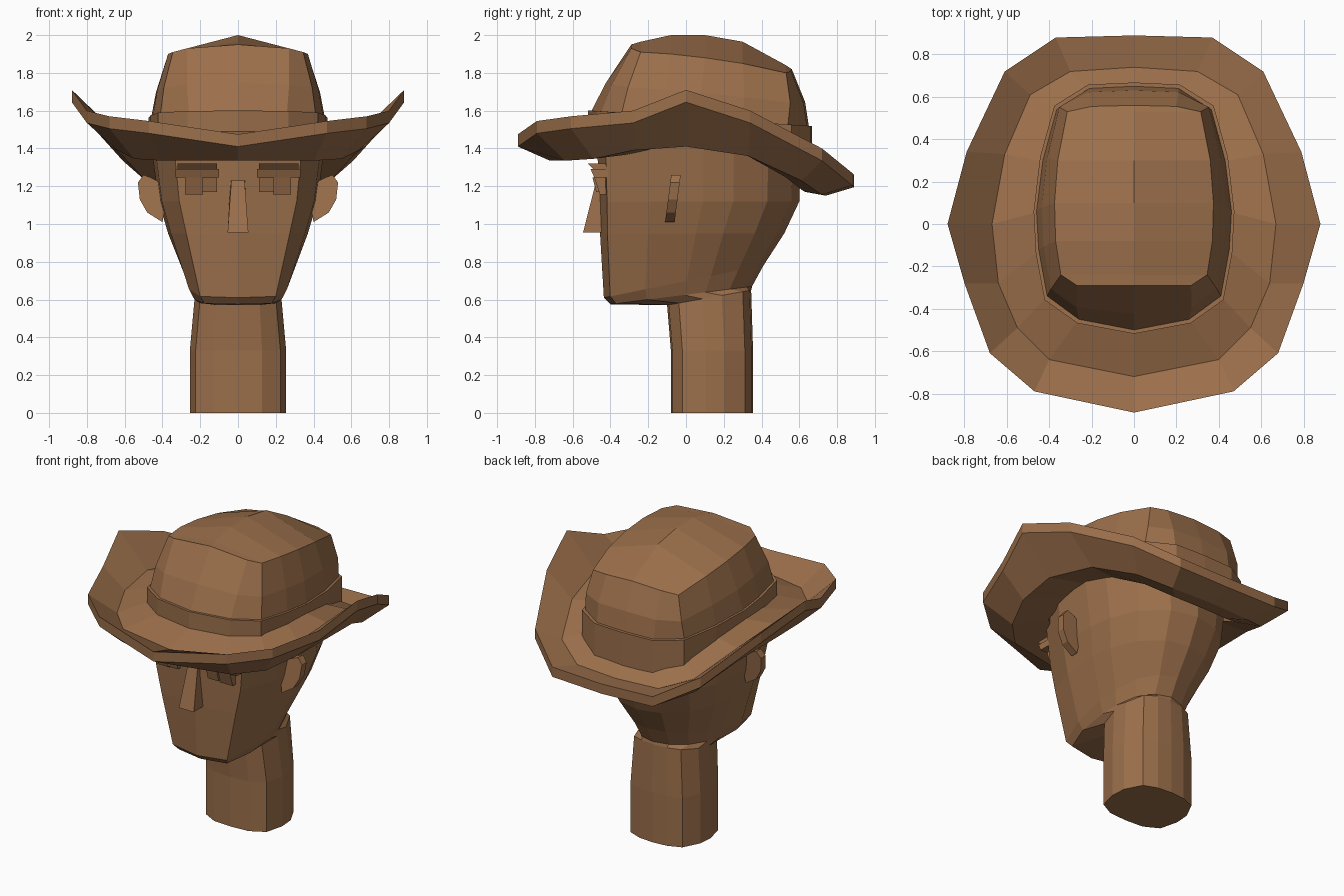
import bpy, bmesh
from mathutils import Vector

if "Cube" in bpy.data.objects:
    bpy.data.objects.remove(bpy.data.objects["Cube"])

mat = bpy.data.materials.new("brown")
mat.diffuse_color = (0.33, 0.16, 0.07, 1)
mat.use_nodes = True
mat.node_tree.nodes["Principled BSDF"].inputs["Base Color"].default_value = mat.diffuse_color


def finish(name, bm):
    bmesh.ops.recalc_face_normals(bm, faces=bm.faces[:])
    me = bpy.data.meshes.new(name)
    bm.to_mesh(me)
    bm.free()
    me.materials.append(mat)
    ob = bpy.data.objects.new(name, me)
    bpy.context.collection.objects.link(ob)
    return ob


def mirror_ring(half):
    """Half outline (front centre to back centre, x >= 0) to a full ring."""
    return list(half) + [(-x, y, z) for x, y, z in half[-2:0:-1]]


def loft(bm, halves, closed=False, caps=(True, True)):
    rings = [[bm.verts.new(p) for p in mirror_ring(h)] for h in halves]
    n = len(rings[0])
    pairs = list(zip(rings, rings[1:]))
    if closed:
        pairs.append((rings[-1], rings[0]))
    for a, b in pairs:
        for i in range(n):
            j = (i + 1) % n
            bm.faces.new((a[i], a[j], b[j], b[i]))
    if not closed:
        for ring, cap in zip((rings[0], rings[-1]), caps):
            if cap:
                bm.faces.new(ring)
    return rings


def prism(name, bottom, top):
    """Solid between two matching polygons."""
    bm = bmesh.new()
    a, b = [[bm.verts.new(p) for p in poly] for poly in (bottom, top)]
    bm.faces.new(a)
    bm.faces.new(b)
    for i in range(len(a)):
        j = (i + 1) % len(a)
        bm.faces.new((a[i], a[j], b[j], b[i]))
    return finish(name, bm)


# Neck and head: one skin of tilted rings (front y, back y, half width, front z, back z)
neck_shape = [(0, 0), (.5, .02), (.88, .14), (1, .42), (.97, .65), (.75, .9), (.4, .98), (0, 1)]
head_shape = [(0, 0), (.74, .04), (.96, .26), (1, .52), (.95, .67), (.77, .84), (.42, .96), (0, 1)]
levels = [(neck_shape, -.08, .355, .255, 0, 0),
          (neck_shape, -.08, .355, .255, .33, .33),
          (neck_shape, -.10, .345, .23, .57, .65),
          (head_shape, -.40, .35, .24, .575, .67),
          (head_shape, -.435, .41, .27, .61, .78),
          (head_shape, -.455, .52, .37, .95, .95),
          (head_shape, -.46, .60, .42, 1.12, 1.12),
          (head_shape, -.47, .61, .46, 1.42, 1.42)]
bm = bmesh.new()
loft(bm, [[(u * w, yf + v * (yb - yf), zf + v * (zb - zf)) for u, v in shape]
          for shape, yf, yb, w, zf, zb in levels])
finish("head_and_neck", bm)

# Nose
prism("nose",
      [(-.055, -.40, .955), (.055, -.40, .955), (.055, -.545, .955), (-.055, -.545, .955)],
      [(-.04, -.40, 1.23), (.04, -.40, 1.23), (.035, -.475, 1.23), (-.035, -.475, 1.23)])

# Ears, eyes and brows on both sides
ear = [(.41, 1.22), (.46, 1.245), (.50, 1.26), (.53, 1.22), (.52, 1.13), (.48, 1.06), (.40, 1.01), (.38, 1.12)]


def box_part(name, s, x0, x1, y0, y1, z0, z1, lean=0):
    """Box whose top is shifted along y by lean."""
    base = [(s * x0, y0), (s * x1, y0), (s * x1, y1), (s * x0, y1)]
    prism(name, [(x, y, z0) for x, y in base], [(x, y + lean, z1) for x, y in base])


for s, side in ((1, "right"), (-1, "left")):
    plates = [[(s * x, -.07 + (z - 1.13) * .13 + d, z) for x, z in ear] for d in (-.025, .025)]
    prism("ear_" + side, *plates)
    box_part("eye_" + side, s, .185, .28, -.455, -.38, 1.155, 1.245, -.03)
    box_part("eye_corner_" + side, s, .11, .19, -.475, -.40, 1.17, 1.245, -.02)
    box_part("brow_" + side, s, .10, .33, -.485, -.38, 1.245, 1.29, -.02)
    box_part("brow_ridge_" + side, s, .11, .32, -.49, -.38, 1.29, 1.32, -.03)

# Hat outlines, from front centre round to back centre
base = [(0, -.5), (.26, -.45), (.41, -.34), (.45, -.12), (.46, .06), (.43, .3), (.365, .54), (.21, .64), (0, .65)]
base_z = [1.50, 1.50, 1.50, 1.50, 1.50, 1.46, 1.38, 1.34, 1.33]
top = [(0, -.29, 1.95), (.27, -.29, 1.93), (.345, -.24, 1.91), (.37, -.08, 1.90), (.375, .1, 1.88),
       (.36, .3, 1.85), (.315, .53, 1.80), (.2, .555, 1.81), (0, .56, 1.82)]
ridge_z = [1.965, 2.0, 2.0, 1.965, 1.84]


def band_z(y):
    return 1.60 - (y + .5) * .07


# Crown: wall, bulged shoulder, ridged top
low = [(x, y, z - .06) for (x, y), z in zip(base, base_z)]
brow_line = [(x, y, band_z(y)) for x, y in base]
mid = []
for a, b in zip(brow_line, top):
    p = Vector(a).lerp(Vector(b), .42)
    mid.append((p.x * 1.025, p.y * 1.03, p.z))
bm = bmesh.new()
ring = loft(bm, [low, brow_line, mid, top], caps=(True, False))[-1]
n = len(ring)
ridge = [bm.verts.new((0, top[i + 2][1], z)) for i, z in enumerate(ridge_z)]
for sg in (1, -1):
    r = [ring[(sg * i) % n] for i in range(9)]
    bm.faces.new((r[0], r[1], r[2], ridge[0]))
    for i in range(4):
        bm.faces.new((r[i + 2], r[i + 3], ridge[i + 1], ridge[i]))
    bm.faces.new((r[6], r[7], r[8], ridge[4]))
finish("hat_crown", bm)

# Band round the foot of the crown
bm = bmesh.new()
grown = [(x * 1.03, y + (.018 if y > .1 else -.018 if y < -.1 else 0)) for x, y in base]
loft(bm, [[(x, y, z - .04) for (x, y), z in zip(grown, base_z)],
          [(x, y, band_z(y)) for x, y in grown],
          [(x * .97, y * .98, band_z(y)) for x, y in base]])
finish("hat_band", bm)

# Brim: a dished sheet with sides rolled up
rim = [(0, -.89, 1.475), (.47, -.79, 1.545), (.68, -.61, 1.57), (.80, -.28, 1.60), (.88, 0, 1.71),
       (.79, .34, 1.60), (.61, .72, 1.40), (.37, .88, 1.27), (0, .89, 1.26)]
dish = [(0, -.72, 1.335), (.40, -.64, 1.335), (.55, -.49, 1.345), (.64, -.28, 1.39), (.67, 0, 1.41),
        (.61, .33, 1.36), (.49, .61, 1.23), (.30, .72, 1.155), (0, .74, 1.15)]


def lift(pts, dz):
    return [(x, y, z + dz) for x, y, z in pts]


inner = [(x * .97, y * .97, z) for (x, y), z in zip(base, base_z)]
inner_low = [(x, y, d[2] + .02) for (x, y, z), d in zip(inner, dish)]
bm = bmesh.new()
loft(bm, [inner, lift(dish, .09), rim, lift(rim, -.065), dish, inner_low], closed=True)
finish("hat_brim", bm)
